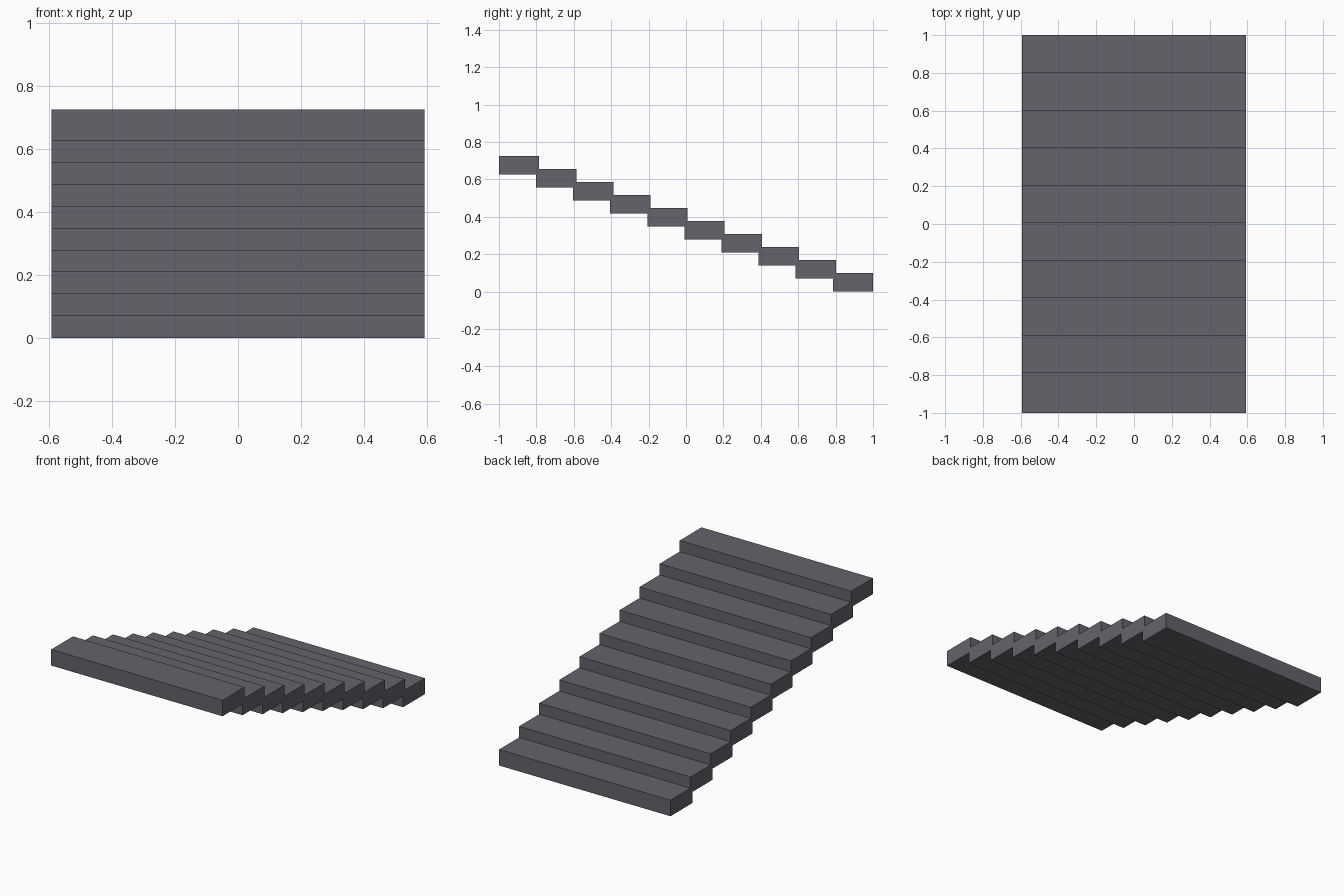
import bpy

if "Cube" in bpy.data.objects:
    bpy.data.objects.remove(bpy.data.objects["Cube"])

STEPS = 10
WIDTH, DEPTH, THICK = 1.186, 0.215, 0.1
RUN = (2.0 - DEPTH) / (STEPS - 1)
RISE = 0.0695

stone = bpy.data.materials.new("dark_grey_stone")
stone.diffuse_color = (0.125, 0.125, 0.148, 1)
stone.use_nodes = True
stone.node_tree.nodes["Principled BSDF"].inputs["Base Color"].default_value = stone.diffuse_color

# Overlapping slab treads, climbing from the back to the front
for i in range(STEPS):
    y = 1.0 - DEPTH / 2 - i * RUN
    z = THICK / 2 + i * RISE
    bpy.ops.mesh.primitive_cube_add(size=1, location=(0, y, z))
    tread = bpy.context.object
    tread.name = f"stair_tread_{i + 1}"
    tread.scale = (WIDTH, DEPTH, THICK)
    bpy.ops.object.transform_apply(location=False, rotation=False, scale=True)
    tread.data.materials.append(stone)
